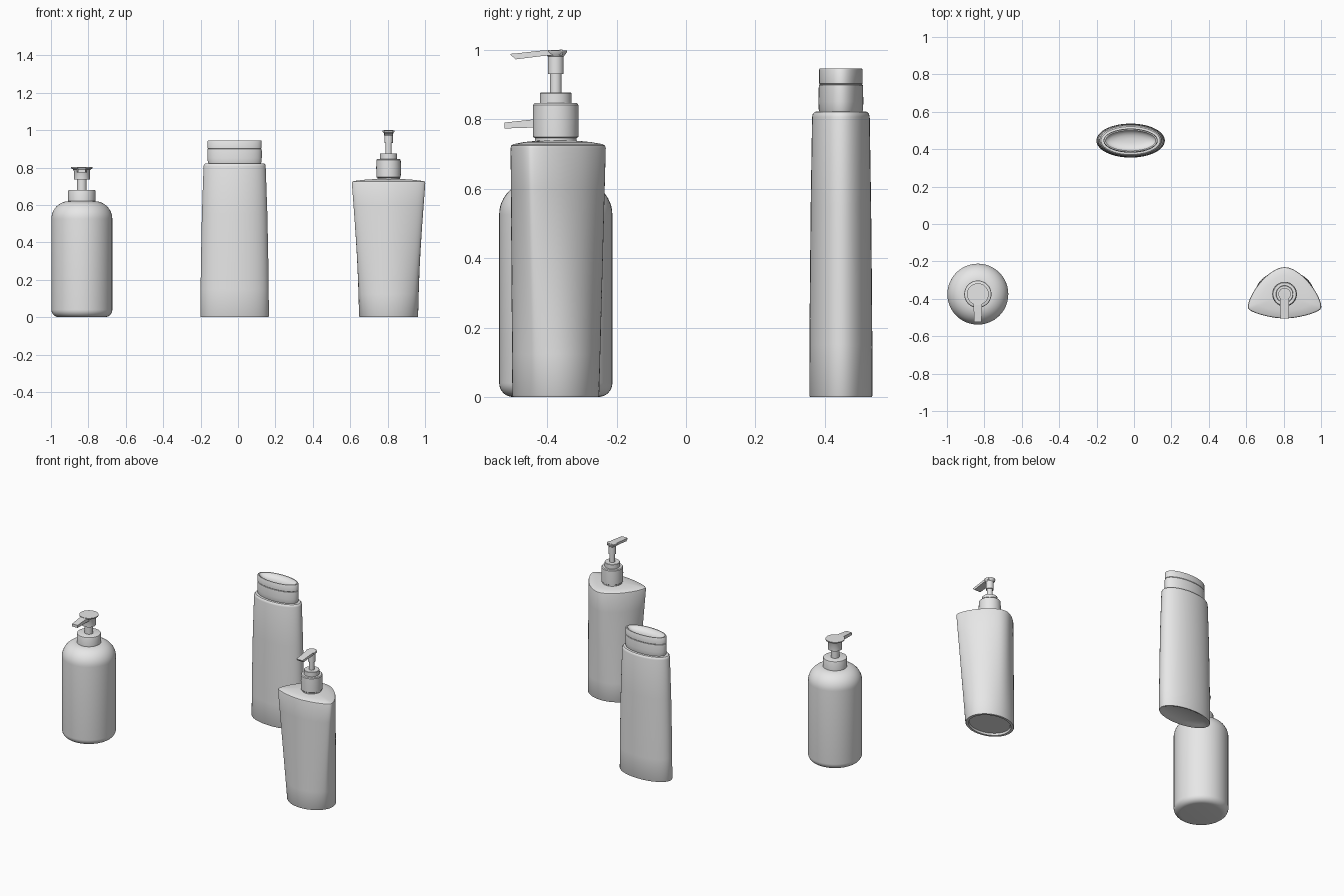
import bpy, bmesh, math
from mathutils import Vector

if "Cube" in bpy.data.objects:
    bpy.data.objects.remove(bpy.data.objects["Cube"])

grey = bpy.data.materials.new("light grey")
grey.diffuse_color = (0.8, 0.8, 0.8, 1)
grey.use_nodes = True
grey.node_tree.nodes["Principled BSDF"].inputs["Base Color"].default_value = grey.diffuse_color


def finish(name, bm, centre):
    """Store the mesh, smooth it and keep its edges sharp."""
    bmesh.ops.recalc_face_normals(bm, faces=bm.faces)
    me = bpy.data.meshes.new(name)
    bm.to_mesh(me)
    bm.free()
    me.polygons.foreach_set("use_smooth", [True] * len(me.polygons))
    me.set_sharp_from_angle(angle=math.radians(35))
    me.materials.append(grey)
    ob = bpy.data.objects.new(name, me)
    ob.location = (centre[0], centre[1], 0)
    bpy.context.collection.objects.link(ob)
    return ob


def loft(name, centre, rings):
    """Skin a stack of closed rings of 3D points, with capped ends."""
    bm = bmesh.new()
    rows = [[bm.verts.new(p) for p in ring] for ring in rings]
    n = len(rows[0])
    for a, b in zip(rows, rows[1:]):
        for i in range(n):
            j = (i + 1) % n
            bm.faces.new((a[i], a[j], b[j], b[i]))
    bm.faces.new(rows[0][::-1])
    bm.faces.new(rows[-1])
    return finish(name, bm, centre)


def oval(rx, ry, z, n=64):
    return [(rx * math.cos(2 * math.pi * i / n), ry * math.sin(2 * math.pi * i / n), z)
            for i in range(n)]


def lathe(name, centre, profile, n=48):
    return loft(name, centre, [oval(r, r, z, n) for r, z in profile])


def arc(r, z, rad_r, rad_z, a0, a1, steps=8):
    """Rounded corner of a profile."""
    out = []
    for i in range(steps + 1):
        a = math.radians(a0 + (a1 - a0) * i / steps)
        out.append((r + rad_r * math.cos(a), z + rad_z * math.sin(a)))
    return out


def spout(name, centre, stations):
    """Bar along y from (y, half width, bottom z, top z) stations."""
    loft(name, centre, [[(-w, y, lo), (w, y, lo), (w, y, hi), (-w, y, hi)]
                        for y, w, lo, hi in stations])


# Round pump bottle
A = (-0.835, -0.375)
lathe("round_bottle_body", A,
      arc(0.123, 0.04, 0.04, 0.04, -90, 0) + arc(0.068, 0.525, 0.095, 0.095, 0, 90, 12))
lathe("round_bottle_collar", A,
      [(0.073, 0.61), (0.073, 0.674), (0.071, 0.679), (0.066, 0.681)])
lathe("round_bottle_stem", A, [(0.026, 0.67), (0.026, 0.745)])
lathe("round_bottle_pump_head", A,
      [(0.043, 0.735), (0.043, 0.782), (0.047, 0.79), (0.057, 0.795), (0.058, 0.802)])
spout("round_bottle_spout", A, [(0.0, 0.028, 0.772, 0.801), (-0.055, 0.023, 0.776, 0.8),
                                (-0.148, 0.02, 0.773, 0.79)])

# Oval flip-cap bottle
B = (-0.018, 0.446)
loft("oval_bottle_body", B, [oval(*r) for r in (
    (0.150, 0.066, 0.010), (0.172, 0.082, 0.0), (0.181, 0.089, 0.0), (0.183, 0.091, 0.004),
    (0.182, 0.0905, 0.15), (0.180, 0.0895, 0.30), (0.175, 0.087, 0.55),
    (0.166, 0.083, 0.806), (0.164, 0.081, 0.815), (0.158, 0.075, 0.821),
    (0.130, 0.055, 0.823))])
loft("oval_bottle_neck", B, [oval(*r) for r in (
    (0.138, 0.060, 0.815), (0.143, 0.064, 0.828), (0.145, 0.0645, 0.85),
    (0.145, 0.064, 0.89), (0.144, 0.063, 0.898), (0.140, 0.060, 0.900))])
# Cap with a dished top
loft("oval_bottle_cap", B, [oval(*r) for r in (
    (0.140, 0.060, 0.899), (0.144, 0.0625, 0.902), (0.144, 0.0625, 0.942),
    (0.142, 0.061, 0.945), (0.134, 0.055, 0.945), (0.128, 0.051, 0.937),
    (0.110, 0.042, 0.927), (0.075, 0.028, 0.920), (0.03, 0.012, 0.917))])

# Tapered pump bottle: rounded triangular top blending into an oval base
C = (0.805, -0.375)
half = [(0.0, 0.144), (0.05, 0.130), (0.11, 0.085), (0.165, 0.015), (0.195, -0.055),
        (0.182, -0.088), (0.10, -0.117), (0.0, -0.130)]
ctrl = half + [(-x, y) for x, y in half[-2:0:-1]]


def spline(points, steps=6):
    out, n = [], len(points)
    for i in range(n):
        p0, p1, p2, p3 = (Vector(points[(i + k - 1) % n]) for k in range(4))
        for s in range(steps):
            t = s / steps
            out.append(0.5 * (2 * p1 + (p2 - p0) * t + (2 * p0 - 5 * p1 + 4 * p2 - p3) * t * t
                              + (3 * p1 - p0 - 3 * p2 + p3) * t ** 3))
    return out


top = spline(ctrl)


def section(t, scale, z):
    ring = []
    for p in top:
        a = math.atan2(p.y / 0.137, p.x / 0.195)
        base = Vector((0.158 * math.cos(a), 0.125 * math.sin(a)))
        q = base.lerp(p, t) * scale
        ring.append((q.x, q.y, z))
    return ring


loft("tapered_bottle_body", C,
     [section(0, 0.84, 0.012), section(0, 0.87, 0.0), section(0, 0.98, 0.0),
      section(0, 1.0, 0.005)]
     + [section(k / 6, 1.0, 0.005 + 0.712 * k / 6) for k in range(1, 7)]
     + [section(1, 0.985, 0.724), section(1, 0.93, 0.728), section(1, 0.7, 0.734),
        section(1, 0.4, 0.738)])
lathe("tapered_bottle_neck", C, [(0.060, 0.73), (0.060, 0.748)])
lathe("tapered_bottle_collar", C,
      [(0.060, 0.745), (0.065, 0.749), (0.066, 0.80), (0.065, 0.841), (0.061, 0.846)])
lathe("tapered_bottle_ring", C, [(0.046, 0.84), (0.046, 0.874), (0.044, 0.876)])
lathe("tapered_bottle_stem", C, [(0.017, 0.87), (0.017, 0.94)], 32)
lathe("tapered_bottle_pump_head", C,
      [(0.023, 0.93), (0.023, 0.98), (0.032, 0.992), (0.033, 0.998)], 32)
spout("tapered_bottle_spout", C, [(0.02, 0.025, 0.985, 1.0), (-0.035, 0.025, 0.982, 0.998),
                                  (-0.115, 0.023, 0.972, 0.989), (-0.13, 0.022, 0.985, 0.988)])
